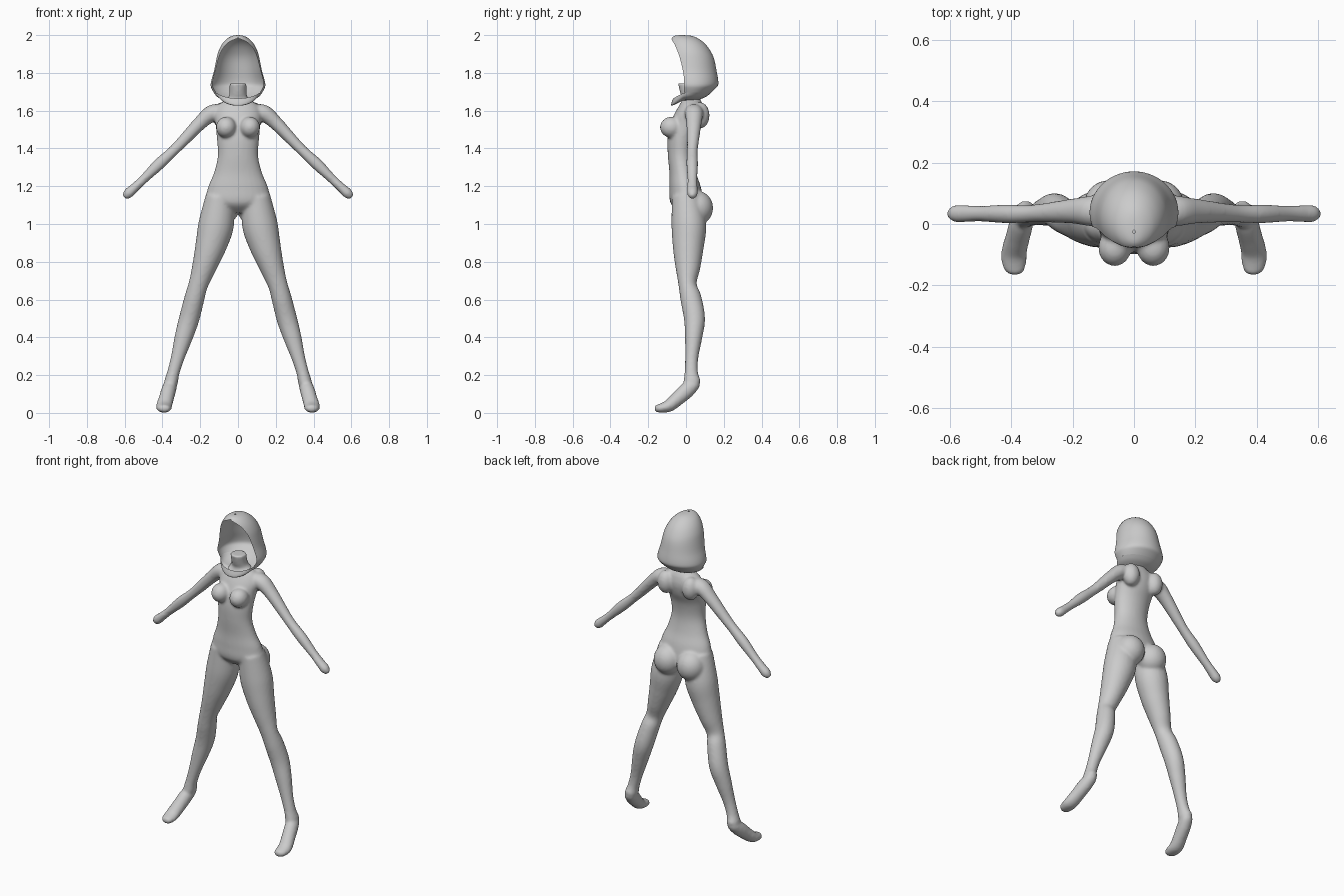
import bpy, bmesh
from math import sin, cos, pi, asin
from mathutils import Vector, Matrix

if "Cube" in bpy.data.objects:
    bpy.data.objects.remove(bpy.data.objects["Cube"])

SEG = 28


def spline(rows, steps=5):
    """Catmull-Rom interpolation through rows of numbers."""
    out = []
    for i in range(len(rows) - 1):
        p0, p1, p2, p3 = (rows[max(i - 1, 0)], rows[i], rows[i + 1],
                          rows[min(i + 2, len(rows) - 1)])
        for k in range(steps):
            t = k / steps
            out.append([0.5 * (2 * b + (c - a) * t + (2 * a - 5 * b + 4 * c - d) * t * t
                               + (3 * b - a - 3 * c + d) * t ** 3)
                        for a, b, c, d in zip(p0, p1, p2, p3)])
    return out + [list(rows[-1])]


def skin(bm, rings, closed=True, caps=True):
    """Join successive rings of points with quads."""
    vs = [[bm.verts.new(p) for p in r] for r in rings]
    n = len(vs[0])
    for a, b in zip(vs, vs[1:]):
        for i in range(n if closed else n - 1):
            j = (i + 1) % n
            bm.faces.new((a[i], a[j], b[j], b[i]))
    if caps:
        bm.faces.new(vs[0][::-1])
        bm.faces.new(vs[-1])


def limb(bm, rows, hint, side):
    """Tube along (x, y, z, radius along hint, other radius)."""
    rows = spline(rows)
    pts = [Vector((r[0] * side, r[1], r[2])) for r in rows]
    rings = []
    for i, (p, r) in enumerate(zip(pts, rows)):
        d = (pts[min(i + 1, len(pts) - 1)] - pts[max(i - 1, 0)]).normalized()
        a = Vector(hint)
        a = (a - d * a.dot(d)).normalized()
        b = d.cross(a)
        rings.append([p + a * r[3] * cos(2 * pi * k / SEG) + b * r[4] * sin(2 * pi * k / SEG)
                      for k in range(SEG)])
    skin(bm, rings)


def ball(bm, centre, radii):
    m = Matrix.Translation(centre) @ Matrix.Diagonal((*radii, 1))
    bmesh.ops.create_uvsphere(bm, u_segments=24, v_segments=16, radius=1, matrix=m)


def finish(bm, name):
    bmesh.ops.recalc_face_normals(bm, faces=bm.faces[:])
    for f in bm.faces:
        f.smooth = True
    me = bpy.data.meshes.new(name)
    bm.to_mesh(me)
    bm.free()
    ob = bpy.data.objects.new(name, me)
    bpy.context.collection.objects.link(ob)
    return ob


# Torso and neck: z, half width, front y, back y
torso = [(1.06, .06, -.03, .06), (1.11, .165, -.082, .09), (1.19, .16, -.088, .08),
         (1.27, .128, -.088, .055), (1.36, .107, -.096, .042), (1.45, .112, -.098, .055),
         (1.52, .118, -.085, .085), (1.58, .125, -.063, .098), (1.63, .105, -.035, .09),
         (1.66, .06, -.02, .075), (1.69, .046, -.03, .06), (1.745, .046, -.043, .05)]
bm = bmesh.new()
skin(bm, [[(w * cos(2 * pi * k / SEG), (f + b) / 2 + (b - f) / 2 * sin(2 * pi * k / SEG), z)
           for k in range(SEG)] for z, w, f, b in spline(torso)])

leg = [(.095, 0, 1.15, .075, .075), (.115, .015, 1.0, .094, .092), (.145, .012, .88, .082, .082),
       (.18, .01, .77, .064, .066), (.21, .008, .68, .052, .048), (.23, .025, .61, .053, .056),
       (.258, .045, .5, .054, .056), (.288, .04, .4, .048, .046), (.32, .03, .29, .036, .035),
       (.343, .028, .21, .033, .036), (.355, .033, .16, .036, .046), (.358, .04, .14, .022, .026)]
foot = [(.352, .06, .165, .022, .02), (.356, .045, .152, .034, .032), (.367, .005, .12, .039, .042),
        (.38, -.045, .075, .04, .038), (.391, -.09, .038, .042, .033),
        (.391, -.13, .026, .04, .025), (.387, -.155, .023, .03, .02), (.386, -.167, .022, .012, .01)]
arm = [(.07, .04, 1.59, .045, .04), (.135, .042, 1.587, .05, .045), (.2, .042, 1.535, .041, .037),
       (.3, .036, 1.43, .031, .03), (.35, .033, 1.38, .029, .028), (.42, .033, 1.315, .031, .031),
       (.5, .034, 1.237, .026, .024), (.55, .034, 1.19, .028, .025),
       (.583, .034, 1.16, .028, .027), (.603, .034, 1.141, .014, .013)]
for s in (-1, 1):
    limb(bm, leg, (1, 0, 0), s)
    limb(bm, foot, (1, 0, 0), s)
    limb(bm, arm, (0, 1, 0), s)
    ball(bm, (s * .063, -.078, 1.512), (.054, .06, .056))
    ball(bm, (s * .08, .06, 1.085), (.085, .084, .09))
    ball(bm, (s * .085, .075, 1.575), (.05, .05, .07))

# Fuse the body into one smooth skin
body = finish(bm, "body")
rm = body.modifiers.new("fuse", 'REMESH')
rm.mode = 'VOXEL'
rm.voxel_size = .008
rm.use_smooth_shade = True
sm = body.modifiers.new("soften", 'SMOOTH')
sm.factor = .5
sm.iterations = 8

# Bobbed hair shell: z, half width, front y, back y, y where the face opening starts
hair = [(2.0, .004, -.03, -.02, -.04), (1.996, .03, -.06, .03, -.07),
        (1.98, .06, -.078, .068, -.077), (1.95, .086, -.092, .105, -.06),
        (1.91, .105, -.1, .133, -.043), (1.87, .115, -.105, .15, -.03),
        (1.81, .127, -.105, .162, -.016), (1.765, .14, -.1, .17, -.01),
        (1.735, .145, -.095, .17, -.01), (1.715, .139, -.08, .153, -.01), (1.695, .128, -.068, .133, -.012)]
bm = bmesh.new()
rings = []
for z, w, f, b, edge in spline(hair, 3):
    c, r = (f + b) / 2, (b - f) / 2
    a0 = asin(max(-1, min(1, (edge - c) / r)))
    rings.append([(w * cos(a), c + r * sin(a), z)
                  for a in (a0 + (pi - 2 * a0) * k / 32 for k in range(33))])
skin(bm, rings, closed=False, caps=False)
bmesh.ops.remove_doubles(bm, verts=bm.verts[:], dist=.0005)
finish(bm, "hair_shell")

# Band under the chin: half width, front y, back y, rear z, front drop
band = [(.128, -.068, .133, 1.695, .03), (.112, -.077, .108, 1.675, .035),
        (.085, -.076, .075, 1.66, .034), (.055, -.055, .06, 1.655, .02)]
bm = bmesh.new()
rings = []
for w, f, b, z, drop in spline(band, 3):
    ring = []
    for k in range(48):
        a = 2 * pi * k / 48
        y = (f + b) / 2 + (b - f) / 2 * sin(a)
        t = max(0, min(1, (y + .012) / (f + .012)))
        ring.append((w * cos(a), y, z - drop * t))
    rings.append(ring)
skin(bm, rings, caps=False)
finish(bm, "chin_band")
